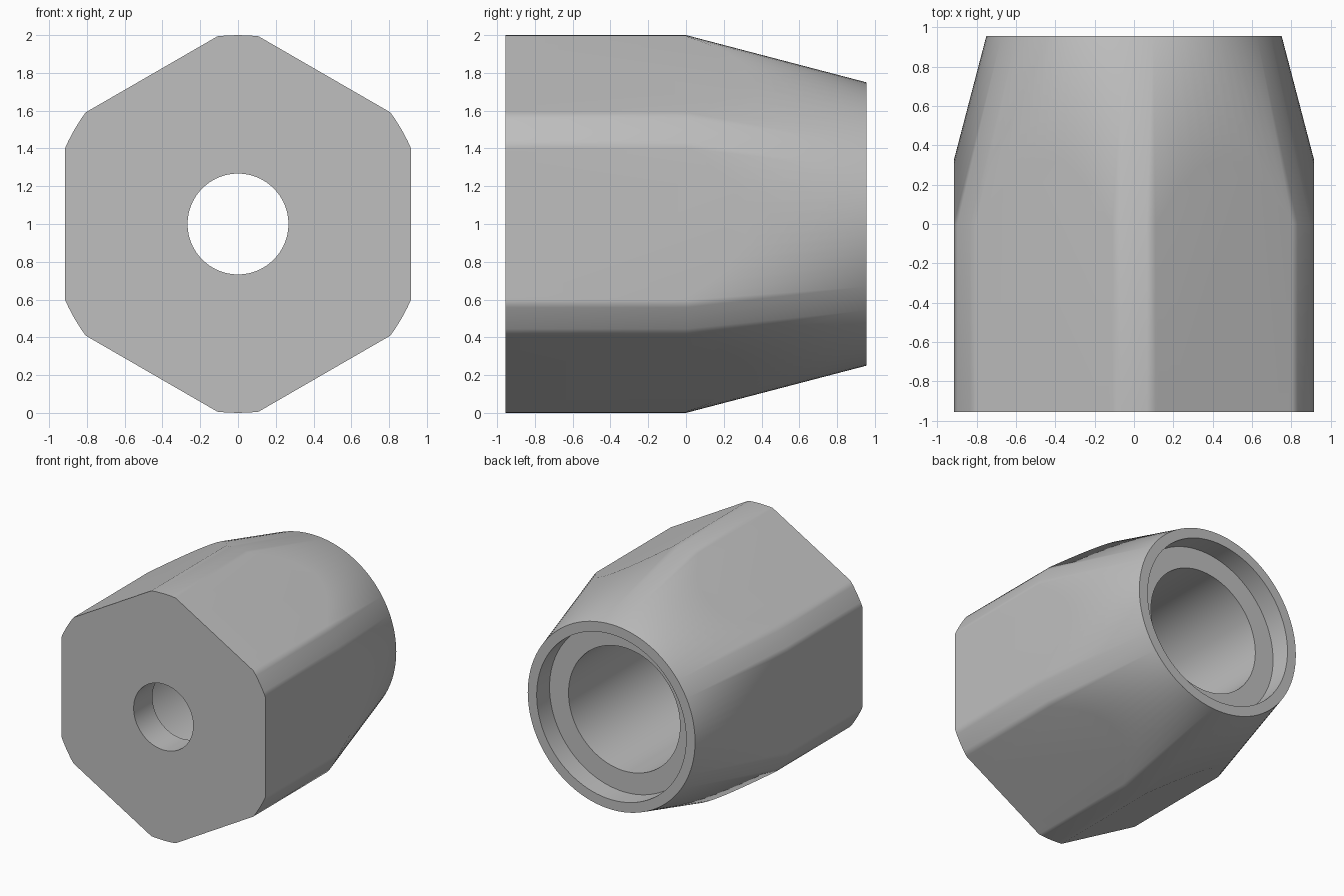
import bpy, bmesh, math
from mathutils import Vector, Matrix

cube = bpy.data.objects.get("Cube")
if cube:
    bpy.data.objects.remove(cube, do_unlink=True)

SEGMENTS = 96
HALF = 0.955      # half length along y
FLAT = 0.915      # distance from axis to each hex flat

grey = bpy.data.materials.new("light grey metal")
grey.use_nodes = True
colour = (0.52, 0.52, 0.52, 1)
grey.diffuse_color = colour
grey.node_tree.nodes["Principled BSDF"].inputs["Base Color"].default_value = colour

# closed (radius, y) section: outer wall, counterbore, main bore, small front hole
profile = [(1.0, -HALF), (1.0, 0.0), (0.75, HALF),
           (0.67, HALF), (0.67, HALF - 0.165),
           (0.5, HALF - 0.165), (0.5, -HALF + 0.24),
           (0.267, -HALF + 0.24), (0.267, -HALF)]

# lathe the section around the y axis
bm = bmesh.new()
rings = []
for i in range(SEGMENTS):
    a = math.tau * i / SEGMENTS
    rings.append([bm.verts.new((r * math.cos(a), y, r * math.sin(a))) for r, y in profile])
for i, ring in enumerate(rings):
    nxt = rings[(i + 1) % SEGMENTS]
    for j in range(len(profile)):
        k = (j + 1) % len(profile)
        bm.faces.new((ring[j], ring[k], nxt[k], nxt[j]))

# slice the six hex flats and cap each cut
for i in range(6):
    n = Vector((math.cos(i * math.pi / 3), 0, math.sin(i * math.pi / 3)))
    cut = bmesh.ops.bisect_plane(bm, geom=bm.verts[:] + bm.edges[:] + bm.faces[:],
                                 dist=1e-5, plane_co=n * FLAT, plane_no=n, clear_outer=True)
    rim = [e for e in cut["geom_cut"] if isinstance(e, bmesh.types.BMEdge) and e.is_boundary]
    bmesh.ops.holes_fill(bm, edges=rim, sides=0)

bmesh.ops.recalc_face_normals(bm, faces=bm.faces[:])
bmesh.ops.transform(bm, matrix=Matrix.Translation((0, 0, 1)), verts=bm.verts[:])

mesh = bpy.data.meshes.new("hex_nut_sleeve")
bm.to_mesh(mesh)
bm.free()
mesh.materials.append(grey)
nut = bpy.data.objects.new("hex_nut_sleeve", mesh)
bpy.context.collection.objects.link(nut)

# soft blends between flats and taper, crisp rims
bpy.ops.object.select_all(action="DESELECT")
nut.select_set(True)
bpy.context.view_layer.objects.active = nut
bpy.ops.object.shade_smooth_by_angle(angle=math.radians(30))
weighted = nut.modifiers.new("weighted normals", "WEIGHTED_NORMAL")
weighted.keep_sharp = True
